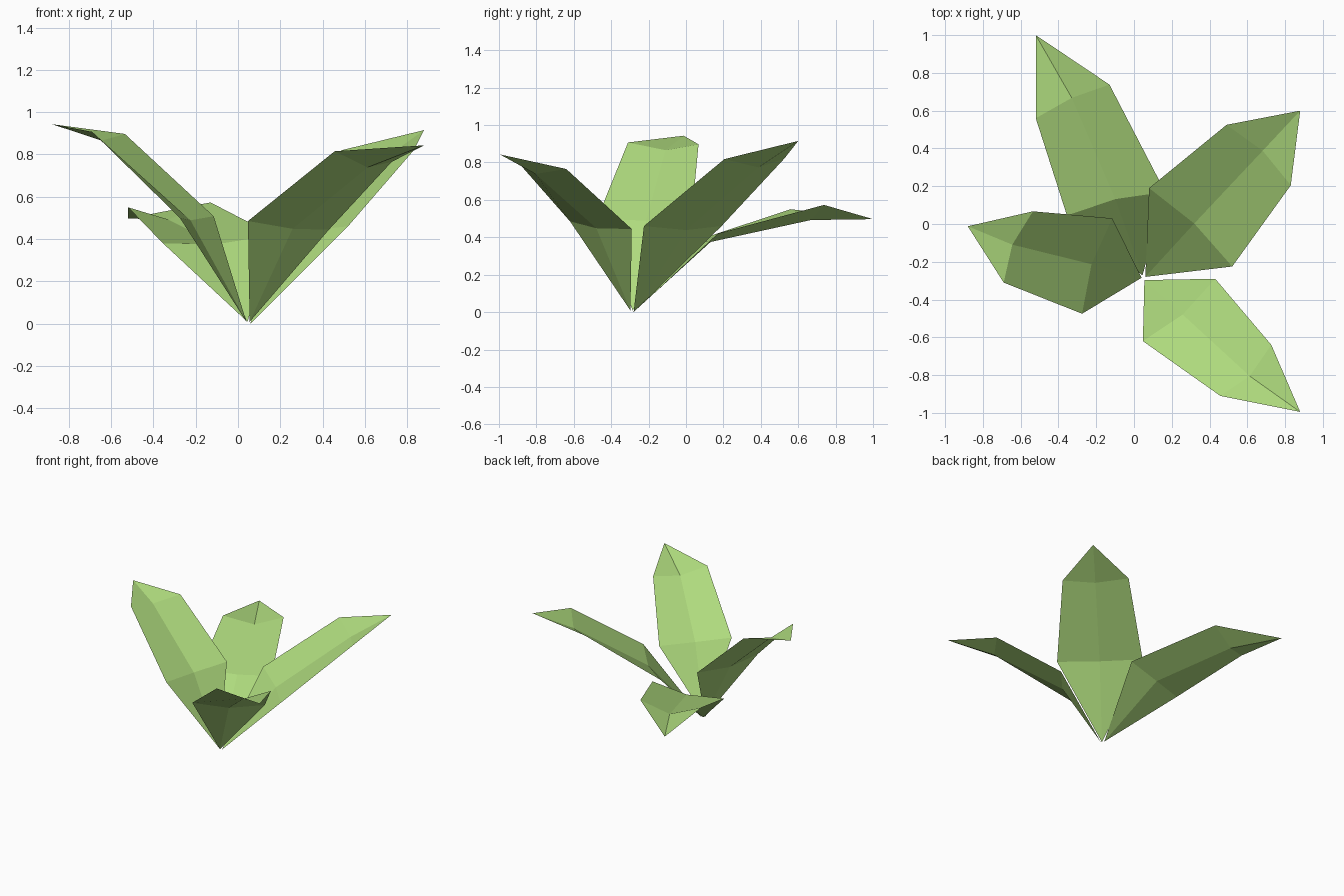
import bpy
from mathutils import Vector

if "Cube" in bpy.data.objects:
    bpy.data.objects.remove(bpy.data.objects["Cube"])

# One flat leaf green
green = bpy.data.materials.new("leaf_green")
green.diffuse_color = (0.423, 0.701, 0.205, 1.0)
green.use_nodes = True
green.node_tree.nodes["Principled BSDF"].inputs["Base Color"].default_value = green.diffuse_color


def make_leaf(name, base, lower, upper, tip, dip_upper, dip_lower=0.035):
    """Folded leaf: two cross-sections (left, right edge) with a sunken midrib."""
    base, tip = Vector(base), Vector(tip)
    verts, previous = [base], base
    for (left, right), dip in ((lower, dip_lower), (upper, dip_upper)):
        left, right = Vector(left), Vector(right)
        centre = (left + right) / 2
        down = (centre - previous).cross(right - left).normalized()
        if down.z > 0:
            down.negate()
        verts += [left, centre + down * dip, right]
        previous = centre
    verts.append(tip)
    faces = [(0, 2, 1), (0, 3, 2), (1, 2, 5, 4), (2, 3, 6, 5), (4, 5, 7), (5, 6, 7)]
    mesh = bpy.data.meshes.new(name)
    mesh.from_pydata(verts, [], faces)
    # keep the top side of the leaf facing up
    mesh.update()
    if sum(p.normal.z for p in mesh.polygons) < 0:
        mesh.flip_normals()
    mesh.materials.append(green)
    obj = bpy.data.objects.new(name, mesh)
    bpy.context.collection.objects.link(obj)


# Leaves: base, lower edge pair, upper edge pair, tip
make_leaf("leaf_back_right", (0.06, -0.28, 0.0),
          ((0.08, 0.19, 0.46), (0.52, -0.225, 0.46)),
          ((0.49, 0.525, 0.82), (0.83, 0.205, 0.818)),
          (0.88, 0.60, 0.915), 0.055)
make_leaf("leaf_front_right", (0.055, -0.297, 0.008),
          ((0.047, -0.62, 0.485), (0.43, -0.29, 0.444)),
          ((0.457, -0.91, 0.815), (0.727, -0.64, 0.765)),
          (0.88, -0.995, 0.843), 0.063)
make_leaf("leaf_left", (0.04, -0.285, 0.008),
          ((-0.115, 0.03, 0.508), (-0.275, -0.475, 0.50)),
          ((-0.535, 0.067, 0.897), (-0.69, -0.31, 0.907)),
          (-0.88, -0.012, 0.943), 0.05)
make_leaf("leaf_back_left", (0.045, -0.272, 0.008),
          ((-0.355, 0.045, 0.38), (0.165, 0.17, 0.42)),
          ((-0.52, 0.56, 0.55), (-0.13, 0.738, 0.573)),
          (-0.52, 1.0, 0.497), 0.072)
